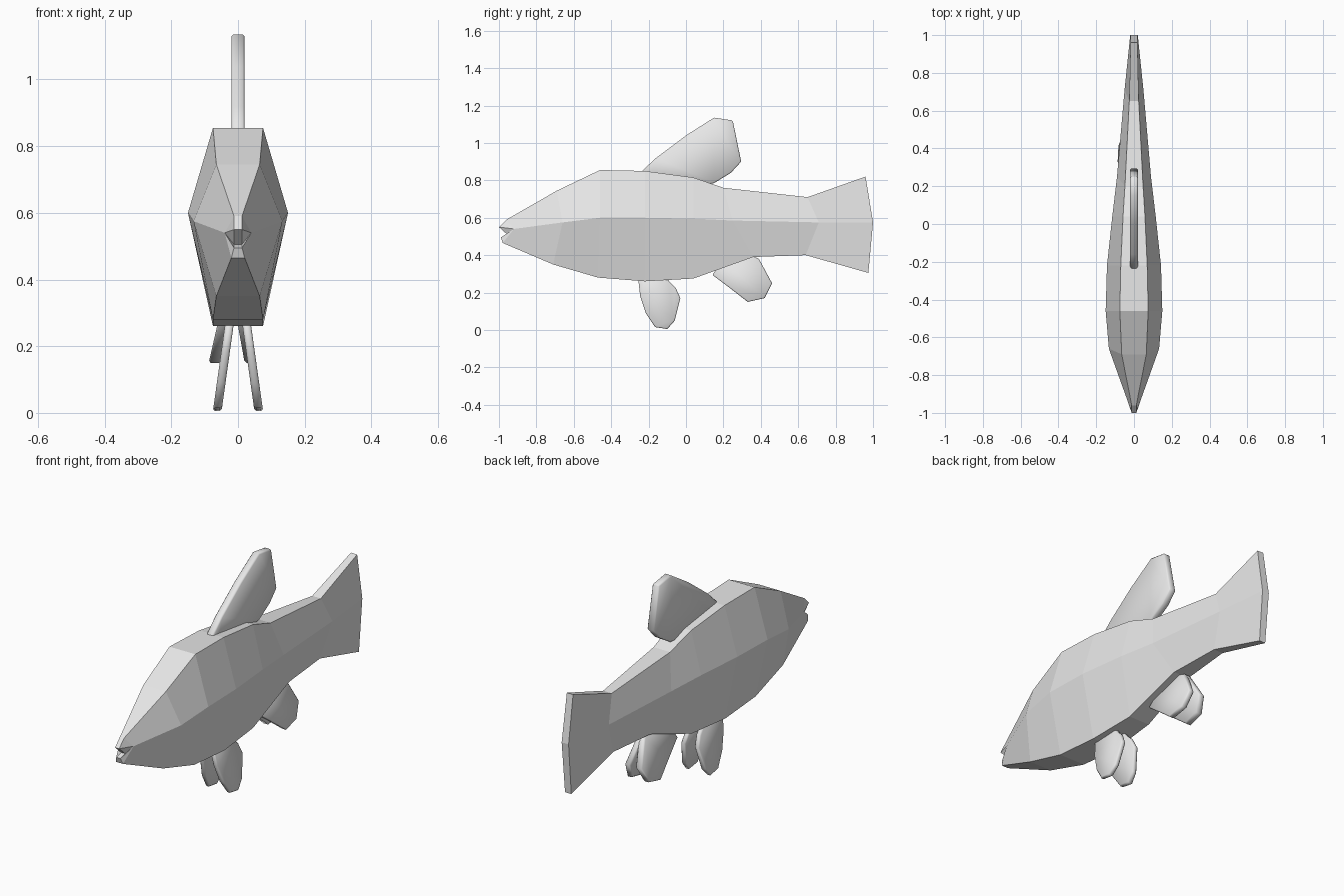
import bpy, bmesh

if "Cube" in bpy.data.objects:
    bpy.data.objects.remove(bpy.data.objects["Cube"])

grey = bpy.data.materials.new("pale_grey")
grey.diffuse_color = (0.8, 0.8, 0.8, 1)
grey.use_nodes = True
grey.node_tree.nodes["Principled BSDF"].inputs["Base Color"].default_value = grey.diffuse_color


def finish(bm, name, smooth):
    bmesh.ops.recalc_face_normals(bm, faces=bm.faces)
    for f in bm.faces:
        f.smooth = smooth
    mesh = bpy.data.meshes.new(name)
    bm.to_mesh(mesh)
    bm.free()
    mesh.materials.append(grey)
    obj = bpy.data.objects.new(name, mesh)
    bpy.context.collection.objects.link(obj)
    return obj


def pair(bm, p):
    """Right and left vertex for a half-width, y, z point."""
    return [bm.verts.new((s * p[0], p[1], p[2])) for s in (1, -1)]


# Body: hexagonal rings given as back, flank and belly corners (half-width, y, z)
rings = [
    ((.065, -.69, .745), (.133, -.66, .575), (.065, -.71, .35)),
    ((.075, -.46, .855), (.150, -.46, .600), (.075, -.47, .28)),
    ((.070, -.22, .850), (.143, -.22, .600), (.075, -.22, .26)),
    ((.058, .04, .815), (.115, .04, .595), (.060, .04, .275)),
    ((.048, .20, .760), (.090, .25, .585), (.045, .36, .39)),
    ((.025, .65, .710), (.050, .71, .575), (.027, .64, .40)),
    ((.018, .96, .820), (.020, 1.0, .575), (.018, .975, .305)),
]
# Mouth: forehead, upper lip, notch, lower lip, chin
mouth = [(.012, -.96, .59), (.012, -1.0, .55), (.012, -.95, .505),
         (.012, -.99, .495), (.020, -.98, .465)]
mouth_corner = (.04, -.92, .54)

bm = bmesh.new()
lips = [pair(bm, p) for p in mouth]
corner = pair(bm, mouth_corner)
loops = [[lips[0], corner, lips[-1]]] + [[pair(bm, p) for p in r] for r in rings]
for a, b in zip(loops, loops[1:]):
    for s in (0, 1):
        for k in (0, 1):
            bm.faces.new((a[k][s], a[k + 1][s], b[k + 1][s], b[k][s]))
    for k in (0, 2):
        bm.faces.new((a[k][0], a[k][1], b[k][1], b[k][0]))
for a, b in zip(lips, lips[1:]):
    bm.faces.new((a[0], a[1], b[1], b[0]))
    for s in (0, 1):
        bm.faces.new((a[s], b[s], corner[s]))
end = loops[-1]
for k in (0, 1):
    bm.faces.new((end[k][0], end[k][1], end[k + 1][1], end[k + 1][0]))
finish(bm, "body", False)


# Fins: a side outline (y, z) given thickness, leaning sideways as it drops
def fin(name, outline, half, x0=0.0, z0=0.0, lean=0.0):
    bm = bmesh.new()
    sides = []
    for s in (1, -1):
        sides.append([bm.verts.new((x0 + lean * (z0 - z) + s * half, y, z))
                      for y, z in outline])
        bm.faces.new(sides[-1])
    n = len(outline)
    for i in range(n):
        j = (i + 1) % n
        bm.faces.new((sides[0][i], sides[0][j], sides[1][j], sides[1][i]))
    obj = finish(bm, name, True)
    bevel = obj.modifiers.new("soft_rim", 'BEVEL')
    bevel.width = 0.006
    bevel.segments = 1
    bevel.limit_method = 'ANGLE'
    bevel.angle_limit = 1.0


fin("dorsal_fin", [(-.24, .845), (-.16, .92), (0, 1.04), (.15, 1.135), (.25, 1.12),
                   (.295, .90), (.24, .84), (.15, .785), (0, .76), (-.2, .80)], .02)

pelvic = [(-.255, .27), (-.245, .18), (-.215, .09), (-.165, .015), (-.10, .005),
          (-.06, .05), (-.03, .17), (-.055, .225), (-.09, .26), (-.11, .30), (-.22, .30)]
for name, s in (("left", 1), ("right", -1)):
    fin(name + "_pelvic_fin", pelvic, .013, s * .028, .25, s * .14)

anal = [(.14, .295), (.24, .22), (.33, .15), (.42, .17), (.46, .25),
        (.39, .38), (.32, .41), (.20, .37)]
fin("left_anal_fin", anal, .016, .018, .25, .18)
fin("right_anal_fin", anal, .018, -.047, .25, -.23)
